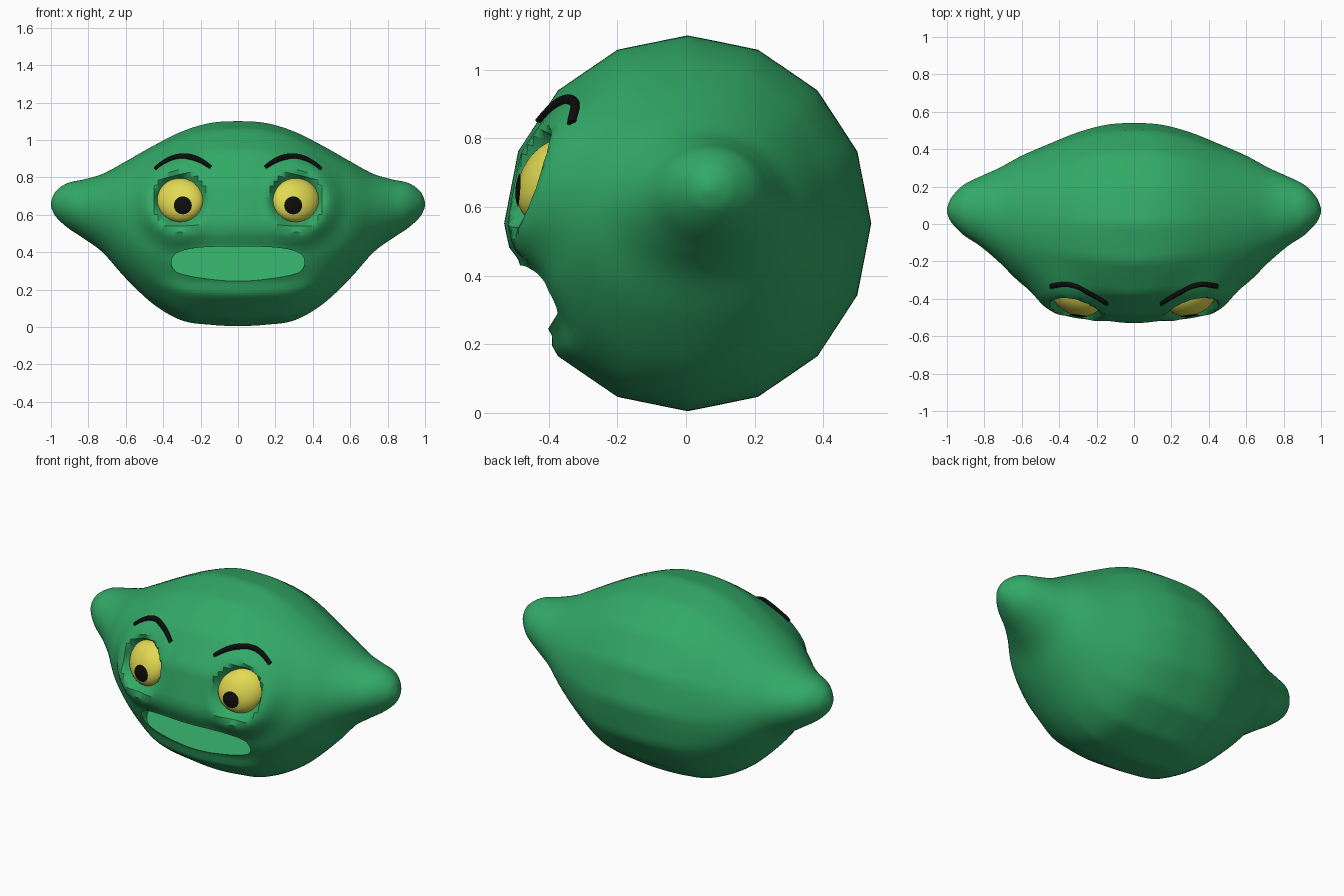
import bpy, bmesh, math
from mathutils import Vector
from mathutils.bvhtree import BVHTree

if "Cube" in bpy.data.objects:
    bpy.data.objects.remove(bpy.data.objects["Cube"])


def material(name, rgb):
    m = bpy.data.materials.new(name)
    m.diffuse_color = (*rgb, 1)
    m.use_nodes = True
    m.node_tree.nodes["Principled BSDF"].inputs["Base Color"].default_value = m.diffuse_color
    return m


GREEN = material("lime green", (0.032, 0.40, 0.135))
YELLOW = material("eye yellow", (0.76, 0.70, 0.085))
BLACK = material("black", (0.004, 0.004, 0.004))


def add_object(name, bm, mat, angle=180):
    bmesh.ops.recalc_face_normals(bm, faces=bm.faces)
    mesh = bpy.data.meshes.new(name)
    bm.to_mesh(mesh)
    mesh.materials.append(mat)
    ob = bpy.data.objects.new(name, mesh)
    bpy.context.collection.objects.link(ob)
    return ob


def smooth(ob, degrees):
    bpy.ops.object.select_all(action='DESELECT')
    ob.select_set(True)
    bpy.context.view_layer.objects.active = ob
    bpy.ops.object.shade_smooth_by_angle(angle=math.radians(degrees))


# Body stations: x, top z, bottom z, front y, back y
HALF = [Vector(p) for p in [
    (0, 1.10, 0.005, -0.53, 0.54), (0.15, 1.09, 0.012, -0.515, 0.53),
    (0.3, 1.045, 0.035, -0.475, 0.49), (0.45, 0.97, 0.12, -0.41, 0.43),
    (0.6, 0.885, 0.26, -0.32, 0.365), (0.72, 0.82, 0.395, -0.205, 0.30),
    (0.82, 0.79, 0.47, -0.12, 0.255), (0.91, 0.77, 0.53, -0.06, 0.21),
    (0.97, 0.73, 0.585, 0.0, 0.15), (0.993, 0.69, 0.625, 0.04, 0.105),
    (1.0, 0.655, 0.655, 0.072, 0.072)]]


def mirrored(v):
    return Vector((-v[0], *v[1:]))


PATH = [mirrored(v) for v in reversed(HALF[1:])] + HALF


def station(i, t):
    def end(v):
        return Vector((v[0], v[2], v[1], v[4], v[3]))
    p0 = PATH[i - 1] if i else end(PATH[1])
    p1, p2 = PATH[i], PATH[i + 1]
    p3 = PATH[i + 2] if i + 2 < len(PATH) else end(PATH[-2])
    return 0.5 * (2 * p1 + (p2 - p0) * t + (2 * p0 - 5 * p1 + 4 * p2 - p3) * t * t
                  + (3 * p1 - p0 - 3 * p2 + p3) * t ** 3)


def sculpt(co):
    """Raise the cheeks round the eyes and hollow the sockets and mouth rim."""
    x, y, z = co
    if y > -0.1:
        return co
    r = math.hypot(abs(x) - 0.308, z - 0.68)
    outer = min(1, max(0, (abs(x) - 0.12) / 0.3))
    y -= 0.055 * outer * math.exp(-((r - 0.17) / 0.07) ** 2)
    y += 0.065 / (1 + math.exp((r - 0.125) / 0.008))
    m = ((abs(x) / 0.40) ** 4 + (abs(z - 0.335) / 0.13) ** 4) ** 0.25
    y += 0.025 / (1 + math.exp((m - 0.95) / 0.06))
    return Vector((x, y, z))


SIDES, STEPS = 96, 7
bm = bmesh.new()
rings = []
for i in range(len(PATH) - 1):
    for k in range(STEPS):
        if i == 0 and k == 0:
            continue
        x, zt, zb, yf, yb = station(i, k / STEPS)
        facet = max(0, 1 - abs(x) / 0.6)
        ring = []
        for s in range(SIDES):
            a = 2 * math.pi * s / SIDES
            poly = math.cos(math.pi / 16) / math.cos(a % (math.pi / 8) - math.pi / 16)
            r = 1 + facet * (poly - 1)
            co = Vector((x, (yf + yb) / 2 + r * (yb - yf) / 2 * math.sin(a),
                         (zt + zb) / 2 + r * (zt - zb) / 2 * math.cos(a)))
            ring.append(bm.verts.new(sculpt(co)))
        rings.append(ring)
for a, b in zip(rings, rings[1:]):
    for s in range(SIDES):
        t = (s + 1) % SIDES
        bm.faces.new((a[s], a[t], b[t], b[s]))
for ring, sx in ((rings[0], -1), (rings[-1], 1)):
    tip = bm.verts.new((sx, 0.072, 0.655))
    for s in range(SIDES):
        bm.faces.new((ring[s], ring[(s + 1) % SIDES], tip))
surface = BVHTree.FromBMesh(bm)
body = add_object("body", bm, GREEN)
bm.free()

# Mouth: a rounded slot whose floor slants back toward the upper lip
bm = bmesh.new()
front, back = [], []
for s in range(64):
    a = 2 * math.pi * s / 64
    c, d = math.cos(a), math.sin(a)
    x = 0.355 * math.copysign(abs(c) ** 0.75, c)
    z = 0.335 + 0.095 * math.copysign(abs(d) ** 0.75, d) + 0.01 * (x / 0.355) ** 2
    front.append(bm.verts.new((x, -0.9, z)))
    back.append(bm.verts.new((x, -0.405 + 0.62 * (z - 0.24), z)))
bm.faces.new(front)
bm.faces.new(back)
for s in range(64):
    t = (s + 1) % 64
    bm.faces.new((front[s], front[t], back[t], back[s]))
cutter = add_object("mouth_cutter", bm, GREEN)
bm.free()
cutter.hide_render = True
cutter.hide_set(True)
cut = body.modifiers.new("mouth", 'BOOLEAN')
cut.operation, cut.solver, cut.object = 'DIFFERENCE', 'EXACT', cutter
bpy.context.view_layer.objects.active = body
body.select_set(True)
bpy.ops.object.modifier_apply(modifier=cut.name)
smooth(body, 35)
bpy.data.objects.remove(cutter)

EYE_R = Vector((0.128, 0.085, 0.118))
for side, label in ((-1, "left"), (1, "right")):
    # Eyeball
    centre = Vector((side * 0.308, -0.40, 0.677))
    bm = bmesh.new()
    bmesh.ops.create_uvsphere(bm, u_segments=32, v_segments=20, radius=1)
    for v in bm.verts:
        v.co = centre + v.co * EYE_R
        v.co.y += 0.25 * (v.co.z - centre.z) + 0.2 * (abs(v.co.x) - 0.308)
    smooth(add_object(label + "_eye", bm, YELLOW), 60)
    bm.free()

    # Pupil: thin disc following the eyeball
    bm = bmesh.new()

    def on_eye(r, a):
        x = side * 0.295 + r * math.cos(a)
        z = 0.65 + r * math.sin(a)
        u, w = (x - centre.x) / EYE_R.x, (z - centre.z) / EYE_R.z
        y = centre.y - EYE_R.y * math.sqrt(max(0, 1 - u * u - w * w))
        y += 0.25 * (z - centre.z) + 0.2 * (abs(x) - 0.308)
        return bm.verts.new((x, y - 0.004, z))
    hub = on_eye(0, 0)
    loops = [[on_eye(r, math.tau * s / 24) for s in range(24)]
             for r in (0.016, 0.032, 0.048)]
    for s in range(24):
        t = (s + 1) % 24
        bm.faces.new((hub, loops[0][s], loops[0][t]))
        for a, b in zip(loops, loops[1:]):
            bm.faces.new((a[s], b[s], b[t], a[t]))
    if sum(f.normal.y for f in bm.faces) > 0:
        bmesh.ops.reverse_faces(bm, faces=bm.faces)
    smooth(add_object(label + "_pupil", bm, BLACK), 60)
    bm.free()

    # Eyebrow: tapered arched tube resting on the forehead
    bm = bmesh.new()
    prev = None
    for k in range(17):
        t = k / 16
        x = side * (0.145 + 0.30 * t)
        z = 0.853 + 0.25 * t * (1 - t) - 0.008 * t
        hit = surface.ray_cast(Vector((x, -2, z)), Vector((0, 1, 0)))[0]
        rad = 0.010 + 0.007 * math.sin(math.pi * t)
        slope = Vector((side * 0.30, 0, 0.25 * (1 - 2 * t))).normalized()
        up = Vector((-slope.z, 0, slope.x))
        mid = Vector((x, hit.y - 0.006, z))
        ring = [bm.verts.new(mid + up * rad * math.cos(math.tau * s / 10)
                             + Vector((0, 0.014 * math.sin(math.tau * s / 10), 0)))
                for s in range(10)]
        if prev:
            for s in range(10):
                n = (s + 1) % 10
                bm.faces.new((prev[s], prev[n], ring[n], ring[s]))
        if k in (0, 16):
            bm.faces.new(ring)
        prev = ring
    smooth(add_object(label + "_eyebrow", bm, BLACK), 50)
    bm.free()
